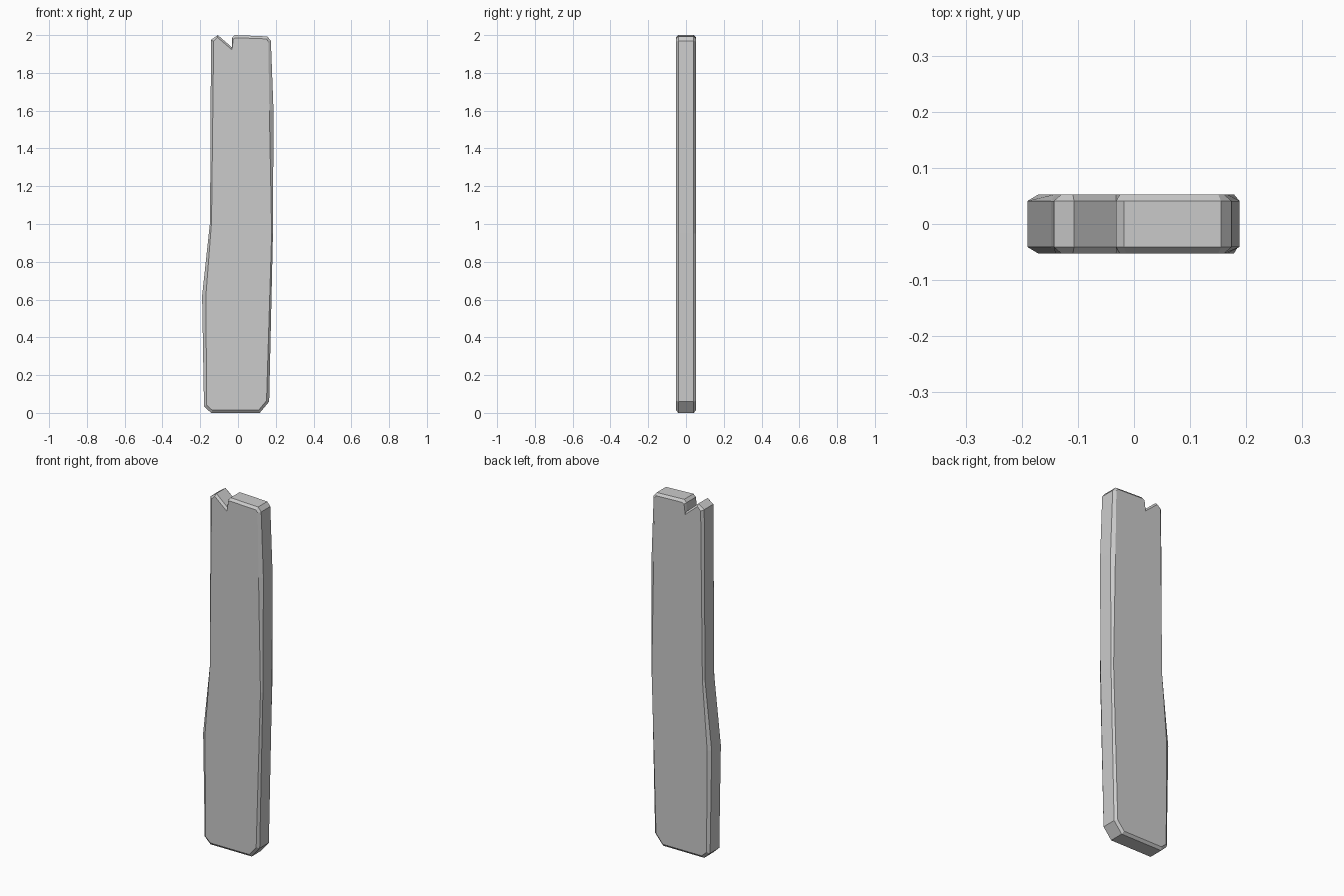
import bpy, bmesh

cube = bpy.data.objects.get("Cube")
if cube:
    bpy.data.objects.remove(cube, do_unlink=True)

HALF, CHAMFER = 0.053, 0.012

# Worn plank silhouette: x, z, then the inward shift of the chamfered face
outline = [
    (-0.143, 0.0, 0.007, 0.014), (-0.18, 0.035, 0.014, 0.007),
    (-0.19, 0.62, 0.02, 0), (-0.148, 1.01, 0.008, 0),
    (-0.143, 1.975, 0.014, -0.008), (-0.107, 2.0, -0.002, -0.012),
    (-0.032, 1.935, 0, -0.013), (-0.032, 1.985, 0.007, -0.006),
    (-0.018, 2.0, 0.004, -0.014), (0.155, 1.993, -0.005, -0.013),
    (0.174, 1.97, -0.014, -0.004), (0.188, 1.6, -0.022, 0),
    (0.185, 0.95, -0.007, 0), (0.165, 0.06, -0.014, 0.005),
    (0.115, 0.0, -0.006, 0.014),
]

# Four rings from front to back, joined into a chamfered board
bm = bmesh.new()
rings = []
for y, shift in ((-HALF, 1), (CHAMFER - HALF, 0), (HALF - CHAMFER, 0), (HALF, 1)):
    rings.append([bm.verts.new((x + dx * shift, y, z + dz * shift))
                  for x, z, dx, dz in outline])
count = len(outline)
for a, b in zip(rings, rings[1:]):
    for i in range(count):
        j = (i + 1) % count
        bm.faces.new((a[i], a[j], b[j], b[i]))
bm.faces.new(rings[0])
bm.faces.new(rings[-1][::-1])
bmesh.ops.recalc_face_normals(bm, faces=bm.faces)

mesh = bpy.data.meshes.new("plank")
bm.to_mesh(mesh)
bm.free()
plank = bpy.data.objects.new("plank", mesh)
bpy.context.collection.objects.link(plank)

# Plain grey finish
grey = bpy.data.materials.new("plain grey")
grey.use_nodes = True
colour = (0.6, 0.6, 0.6, 1)
grey.diffuse_color = colour
grey.node_tree.nodes["Principled BSDF"].inputs["Base Color"].default_value = colour
mesh.materials.append(grey)
